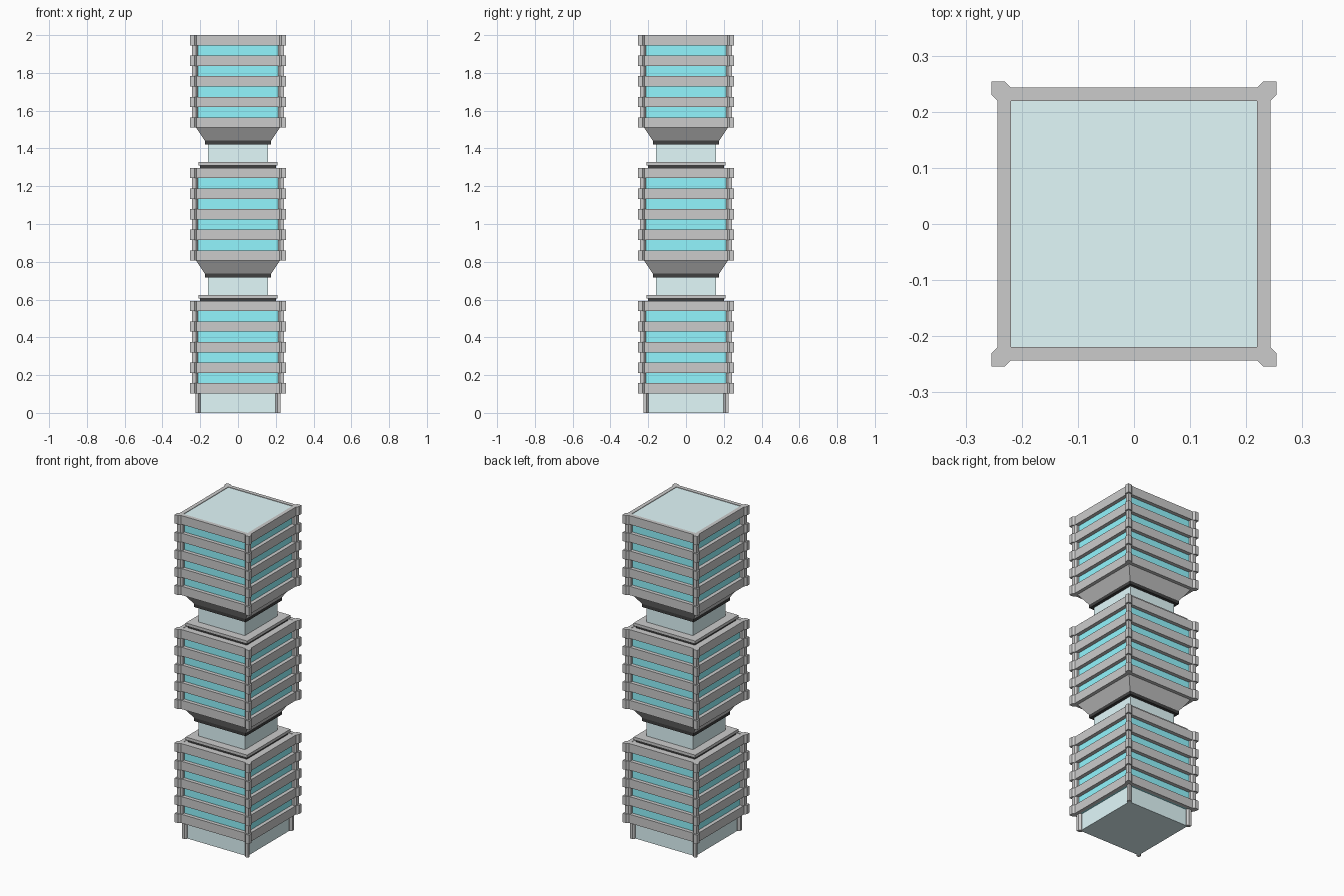
import bpy, bmesh

if "Cube" in bpy.data.objects:
    bpy.data.objects.remove(bpy.data.objects["Cube"])

def material(name, rgb):
    m = bpy.data.materials.new(name)
    m.diffuse_color = (*rgb, 1)
    m.use_nodes = True
    m.node_tree.nodes["Principled BSDF"].inputs["Base Color"].default_value = m.diffuse_color
    return m

CYAN = material("window_glass", (0.29, 0.92, 1.0))
PALE = material("pale_glass", (0.76, 0.95, 0.97))
BLACK = material("black_trim", (0.05, 0.05, 0.05))

def finish(name, bm, mat=None):
    bmesh.ops.recalc_face_normals(bm, faces=bm.faces)
    me = bpy.data.meshes.new(name)
    bm.to_mesh(me)
    bm.free()
    ob = bpy.data.objects.new(name, me)
    bpy.context.collection.objects.link(ob)
    if mat:
        me.materials.append(mat)

def loft(bm, low, high):
    """Closed prism between two matching vertex outlines."""
    a = [bm.verts.new(p) for p in low]
    b = [bm.verts.new(p) for p in high]
    n = len(a)
    bm.faces.new(a)
    bm.faces.new(b)
    for i in range(n):
        bm.faces.new((a[i], a[(i + 1) % n], b[(i + 1) % n], b[i]))

def square(h, z):
    return [(-h, -h, z), (h, -h, z), (h, h, z), (-h, h, z)]

def block(name, h0, z0, z1, mat=None, h1=None):
    bm = bmesh.new()
    loft(bm, square(h0, z0), square(h1 or h0, z1))
    finish(name, bm, mat)

def ring(bm, outer, inner, z0, z1):
    """Square frame with an open centre."""
    loops = [[bm.verts.new(p) for p in square(h, z)]
             for h, z in ((outer, z0), (outer, z1), (inner, z1), (inner, z0))]
    for k in range(4):
        p, q = loops[k], loops[(k + 1) % 4]
        for i in range(4):
            j = (i + 1) % 4
            bm.faces.new((p[i], p[j], q[j], q[i]))

def corners(bm, outer, inner, z0, z1, cut=0.011):
    """Chamfered post on each of the four corners."""
    o, i, c = outer, inner, cut
    prof = [(i, i), (o - c, i), (o, i + c), (o, o), (i + c, o), (i, o - c)]
    for sx in (-1, 1):
        for sy in (-1, 1):
            loft(bm, [(sx * x, sy * y, z0) for x, y in prof],
                 [(sx * x, sy * y, z1) for x, y in prof])

# ground floor
block("lobby_glass", 0.21, 0, 0.103, PALE)
bm = bmesh.new()
corners(bm, 0.225, 0.198, 0, 0.103)
finish("lobby_posts", bm)

# three stacked tower sections
STEP = 0.0545
for n in range(3):
    z = 0.103 + n * 0.7035
    top = z + 9 * STEP if n < 2 else 2.0
    tag = f"section_{n + 1}"
    block(tag + "_windows", 0.22, z + 0.002, top - 0.01, CYAN)
    bands, brackets, posts = bmesh.new(), bmesh.new(), bmesh.new()
    for k in range(5):
        b0 = z + 2 * k * STEP
        b1 = top if k == 4 else b0 + STEP
        ring(bands, 0.243, 0.219, b0, b1)
        corners(brackets, 0.254, 0.219, b0, b1)
        if k < 4:
            corners(posts, 0.244, 0.212, b1, b0 + 2 * STEP)
    finish(tag + "_floor_bands", bands)
    finish(tag + "_corner_brackets", brackets)
    finish(tag + "_corner_posts", posts)

    if n < 2:
        # recessed neck leading up to the next section
        t = z + 9 * STEP
        block(tag + "_roof", 0.2195, t - 0.009, t - 0.002)
        block(tag + "_roof_seal", 0.20, t - 0.002, t + 0.012, BLACK)
        block(tag + "_roof_slab", 0.21, t + 0.012, t + 0.03)
        block(tag + "_neck_glass", 0.158, t + 0.03, t + 0.124, PALE)
        block(tag + "_neck_collar", 0.176, t + 0.124, t + 0.144, BLACK)
        block(tag + "_flare", 0.176, t + 0.144, z + 0.7035, None, 0.222)
    else:
        block("roof_glass", 0.219, top - 0.01, top - 0.003, PALE)
